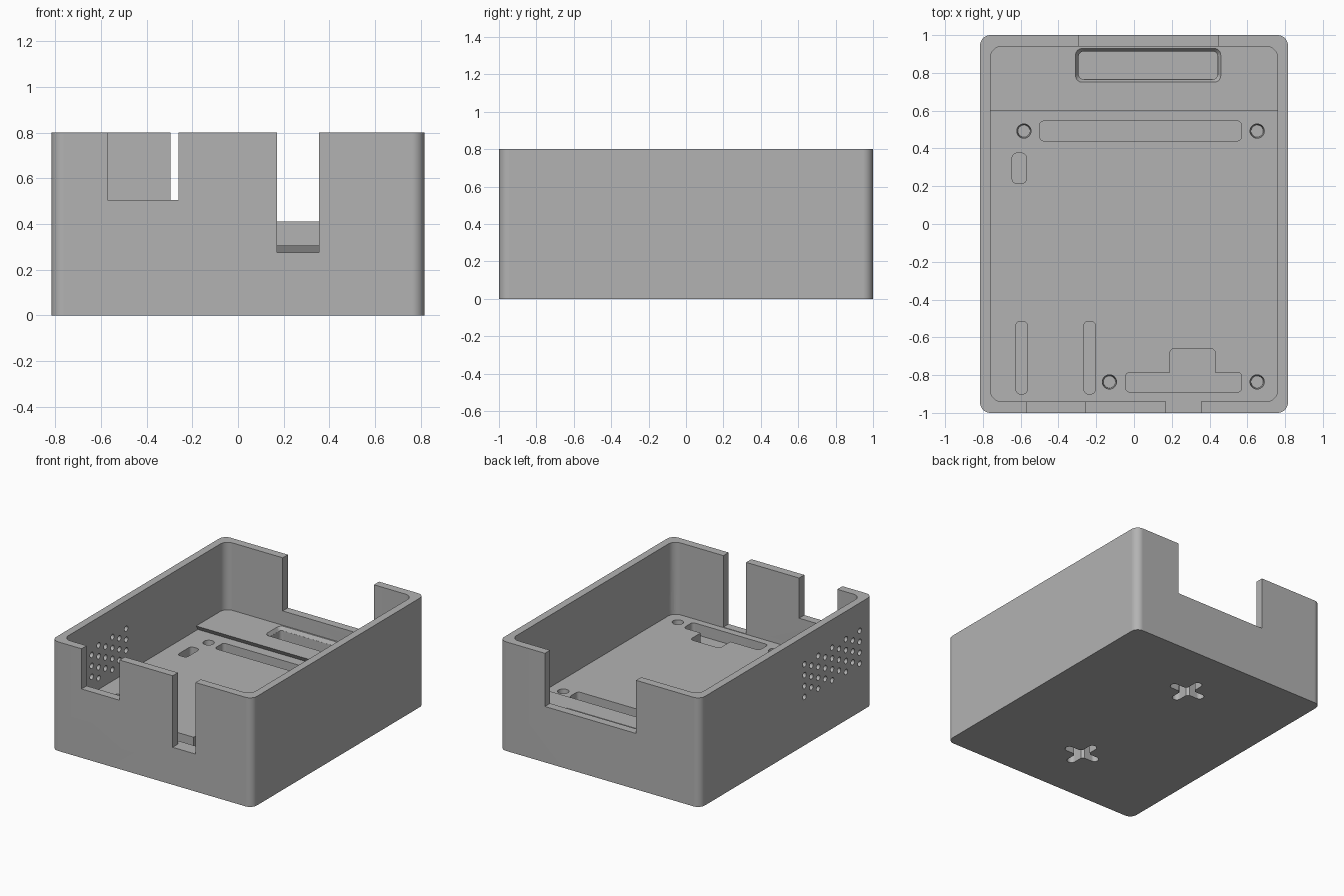
import bpy, bmesh, math
from mathutils import Matrix

if "Cube" in bpy.data.objects:
    bpy.data.objects.remove(bpy.data.objects["Cube"])

grey = bpy.data.materials.new("light_grey")
grey.use_nodes = True
colour = (0.45, 0.45, 0.45, 1)
grey.diffuse_color = colour
grey.node_tree.nodes["Principled BSDF"].inputs["Base Color"].default_value = colour

TOP, FLOOR, STEP = 0.8, 0.272, 0.305


def outline(x0, x1, y0, y1, radii, seg=8):
    """Rounded rectangle; radii run from front left, counter-clockwise."""
    pts = []
    corners = [(x0, y0, 1, 1), (x1, y0, -1, 1), (x1, y1, -1, -1), (x0, y1, 1, -1)]
    for i, ((x, y, sx, sy), r) in enumerate(zip(corners, radii)):
        if r == 0:
            pts.append((x, y))
            continue
        for k in range(seg + 1):
            a = math.pi * (1 + i / 2) + math.pi / 2 * k / seg
            pts.append((x + sx * r + r * math.cos(a), y + sy * r + r * math.sin(a)))
    clean = []
    for p in pts:
        if all(math.dist(p, q) > 1e-5 for q in clean):
            clean.append(p)
    return clean


def prism(bm, x0, x1, y0, y1, z0, z1, r=0.0, taper=0.0):
    """Upright rounded prism whose lower end is inset by taper."""
    radii = r if isinstance(r, tuple) else (r,) * 4
    cx, cy = (x0 + x1) / 2, (y0 + y1) / 2
    fx, fy = 1 - 2 * taper / (x1 - x0), 1 - 2 * taper / (y1 - y0)
    pts = outline(x0, x1, y0, y1, radii)
    low = [bm.verts.new((cx + (x - cx) * fx, cy + (y - cy) * fy, z0)) for x, y in pts]
    high = [bm.verts.new((x, y, z1)) for x, y in pts]
    bm.faces.new(low[::-1])
    bm.faces.new(high)
    for i in range(len(pts)):
        j = (i + 1) % len(pts)
        bm.faces.new((low[i], low[j], high[j], high[i]))
    return low


def make(name, bm):
    mesh = bpy.data.meshes.new(name)
    bm.to_mesh(mesh)
    bm.free()
    mesh.materials.append(grey)
    obj = bpy.data.objects.new(name, mesh)
    bpy.context.collection.objects.link(obj)
    return obj


# Outer block
body = bmesh.new()
prism(body, -0.815, 0.815, -1, 1, 0, TOP, 0.055)
case = make("open_case", body)


def cut(bm):
    """Subtract the cutter from the case and discard it."""
    tool = make("cutter", bm)
    tool.hide_render = True
    mod = case.modifiers.new("cut", 'BOOLEAN')
    mod.operation, mod.solver, mod.object = 'DIFFERENCE', 'EXACT', tool
    bpy.context.view_layer.update()
    result = bpy.data.meshes.new_from_object(
        case.evaluated_get(bpy.context.evaluated_depsgraph_get()))
    case.modifiers.clear()
    case.data = result
    bpy.data.objects.remove(tool)


def cut_prism(*args, **kw):
    bm = bmesh.new()
    prism(bm, *args, **kw)
    cut(bm)


# Main cavity, then the lower floor with an undercut step at the back
cut_prism(-0.76, 0.76, -0.94, 0.94, STEP, 1, r=0.06)
pocket = bmesh.new()
for v in prism(pocket, -0.76, 0.76, -0.94, 0.6, FLOOR, STEP + 0.001, r=(0.06, 0.06, 0, 0)):
    if v.co.y > 0.5:
        v.co.y += 0.02
cut(pocket)

# Wall notches: two at the front, one wide at the back
cut_prism(-0.57, -0.26, -1.1, -0.92, 0.505, 1)
cut_prism(0.17, 0.355, -1.1, -0.925, 0.275, 1)
cut_prism(-0.295, 0.445, 0.92, 1.1, 0.41, 1)

# Bevelled slot in the raised rear ledge
cut_prism(-0.31, 0.46, 0.75, 0.93, 0.28, STEP + 0.001, r=0.035, taper=0.016)
cut_prism(-0.293, 0.443, 0.767, 0.913, 0.2, 0.29, r=0.025)

# Recesses in the floor
recesses = bmesh.new()
for x0, x1, y0, y1 in [(-0.5, 0.57, 0.44, 0.545), (-0.645, -0.57, 0.215, 0.375),
                       (-0.625, -0.565, -0.9, -0.515), (-0.265, -0.205, -0.9, -0.515),
                       (-0.045, 0.57, -0.89, -0.785)]:
    prism(recesses, x0, x1, y0, y1, 0.19, 0.29, r=0.024)
cut(recesses)
cut_prism(0.19, 0.43, -0.82, -0.66, 0.19, 0.29, r=0.024)

# Countersunk screw holes
screws = bmesh.new()
for x, y in [(-0.583, 0.492), (0.652, 0.492), (-0.13, -0.836), (0.652, -0.836)]:
    r = 0.038
    prism(screws, x - r, x + r, y - r, y + r, 0.17, 0.275, r=r, taper=0.006)
cut(screws)

# Cross-shaped hanging sockets underneath
for y in (0.56, -0.55):
    for dx, dy in ((0.14, 0.03), (0.03, 0.14), (0.055, 0.055)):
        cut_prism(-dx, dx, y - dy, y + dy, -0.1, 0.12, r=min(dx, dy))

# Staggered ventilation holes through one side wall
vents = bmesh.new()
for col in range(9):
    for row in range(4 - col % 2):
        y = -0.21 - 0.08 * col
        z = 0.355 + 0.08 * row + 0.04 * (col % 2)
        place = Matrix.Translation((-0.79, y, z)) @ Matrix.Rotation(math.pi / 2, 4, 'Y')
        bmesh.ops.create_cone(vents, cap_ends=True, segments=16, radius1=0.02,
                              radius2=0.02, depth=0.12, matrix=place)
cut(vents)

# Smooth the rounded corners and keep all hard edges
bpy.ops.object.select_all(action='DESELECT')
case.select_set(True)
bpy.context.view_layer.objects.active = case
bpy.ops.object.shade_smooth_by_angle(angle=math.radians(30))
weighted = case.modifiers.new("weighted_normals", 'WEIGHTED_NORMAL')
weighted.keep_sharp = True
